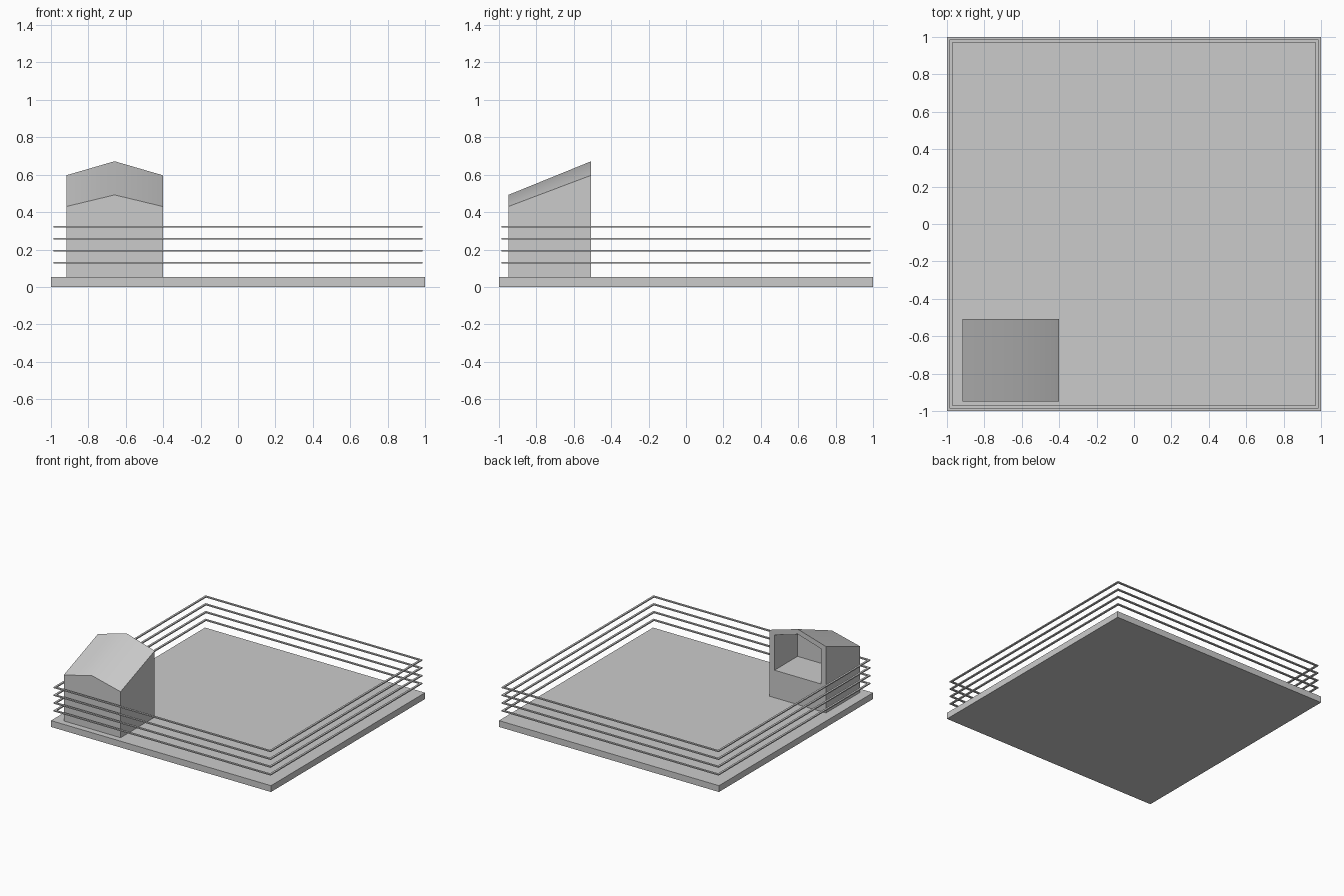
import bpy, bmesh, math

if "Cube" in bpy.data.objects:
    bpy.data.objects.remove(bpy.data.objects["Cube"])


def loft(name, loops, closed=False):
    """Skin a series of matching point loops; cap the ends unless closed."""
    bm = bmesh.new()
    rings = [[bm.verts.new(p) for p in loop] for loop in loops]
    pairs = list(zip(rings, rings[1:]))
    if closed:
        pairs.append((rings[-1], rings[0]))
    for a, b in pairs:
        n = len(a)
        for i in range(n):
            j = (i + 1) % n
            bm.faces.new((a[i], a[j], b[j], b[i]))
    if not closed:
        bm.faces.new(rings[0])
        bm.faces.new(rings[-1])
    bmesh.ops.recalc_face_normals(bm, faces=bm.faces)
    mesh = bpy.data.meshes.new(name)
    bm.to_mesh(mesh)
    bm.free()
    obj = bpy.data.objects.new(name, mesh)
    bpy.context.collection.objects.link(obj)
    return obj


def square(half, z):
    return [(-half, -half, z), (half, -half, z), (half, half, z), (-half, half, z)]


def gable(y, half, bottom, eave, peak, cx=-0.66):
    return [(cx - half, y, bottom), (cx + half, y, bottom),
            (cx + half, y, eave), (cx, y, peak), (cx - half, y, eave)]


# Base slab
loft("base", [square(1.0, 0.0), square(1.0, 0.052)])

# Shelter: gabled body sloping to the front, with a recess in the back
shelter = loft("shelter", [
    gable(-0.95, 0.258, 0.052, 0.43, 0.492),
    gable(-0.507, 0.258, 0.052, 0.597, 0.672),
    gable(-0.507, 0.21, 0.278, 0.568, 0.63),
    gable(-0.805, 0.21, 0.278, 0.461, 0.513),
])
bpy.context.view_layer.objects.active = shelter
shelter.select_set(True)
bpy.ops.object.shade_smooth_by_angle(angle=math.radians(35))

# Fence rails: four thin square rings around the edge
for i in range(4):
    z = 0.13 + i * 0.064
    w, h = 0.008, 0.0045
    loft(f"fence_rail_{i + 1}", [
        square(0.978 - w, z - h), square(0.978 + w, z - h),
        square(0.978 + w, z + h), square(0.978 - w, z + h),
    ], closed=True)
